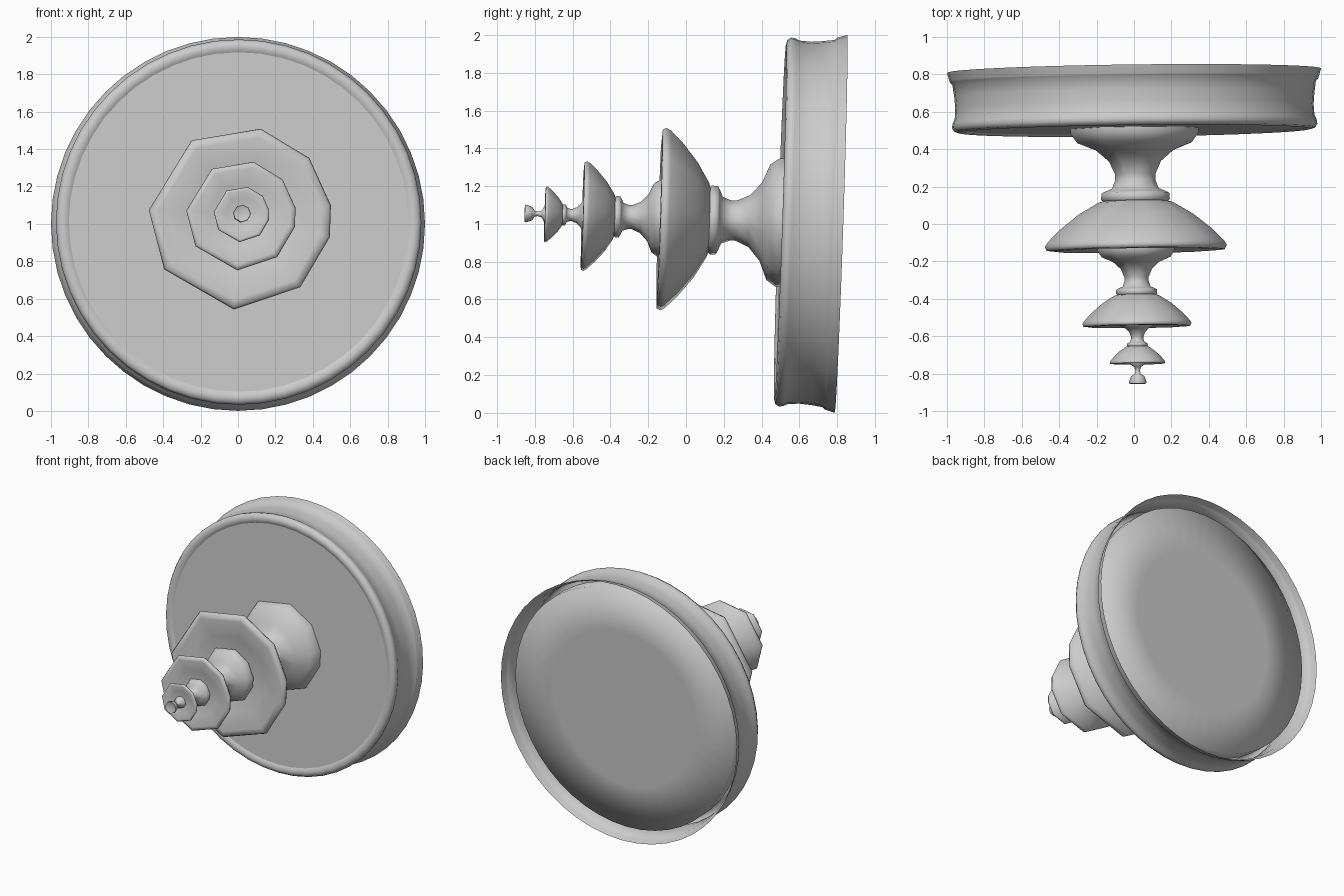
import bpy, bmesh
from math import radians, cos, sin
from mathutils import Matrix, Vector

if "Cube" in bpy.data.objects:
    bpy.data.objects.remove(bpy.data.objects["Cube"])

# Slight tilt of the whole model about the centre of the rear opening
PIVOT = Vector((0, 0.82, 1.0))
TILT = (Matrix.Translation(PIVOT) @ Matrix.Rotation(radians(0.7), 4, 'Z')
        @ Matrix.Rotation(radians(-1.9), 4, 'X'))


def lathe(name, profile, angles, smooth=35):
    """Revolve (radius, y) points, listed back to front, around the y axis."""
    bm = bmesh.new()
    rings = []
    for r, y in profile:
        if r == 0:
            v = bm.verts.new((0, y - PIVOT.y, 0))
            rings.append([v] * len(angles))
        else:
            rings.append([bm.verts.new((r * cos(a), y - PIVOT.y, r * sin(a))) for a in angles])
    n = len(angles)
    for a, b in zip(rings, rings[1:]):
        for i in range(n):
            j = (i + 1) % n
            quad = list(dict.fromkeys((a[i], a[j], b[j], b[i])))
            bm.faces.new(quad)
    bm.transform(TILT)
    mesh = bpy.data.meshes.new(name)
    bm.to_mesh(mesh)
    bm.free()
    ob = bpy.data.objects.new(name, mesh)
    bpy.context.collection.objects.link(ob)
    bpy.ops.object.select_all(action='DESELECT')
    ob.select_set(True)
    bpy.context.view_layer.objects.active = ob
    bpy.ops.object.shade_smooth_by_angle(angle=radians(smooth))
    return ob


round_angles = [radians(i * 360 / 48) for i in range(48)]
facet_angles = [radians(a) for a in (-12, 8, 41, 77, 122, 175, 214, 266, 311)]

# Drum: single open wall, waisted side, rolled front lip
lathe("drum", [(1.0, .82), (.987, .775), (.983, .765), (.972, .755), (.963, .69), (.958, .63),
               (.962, .57), (.973, .548), (.977, .525), (.965, .505), (.94, .498),
               (.92, .503), (.908, .51)], round_angles, 60)

# Flat front plate inside the lip
lathe("front_plate", [(.908, .51), (0, .51)], round_angles)

# Recessed flat rear panel with softly shaded edge
lathe("rear_panel", [(0, .75), (.60, .75), (.925, .75), (.925, .65)], round_angles, 120)

# One spindle stage: flared foot, waist, collar, umbrella, dished front
stage = [(.345, 0), (.345, .03), (.31, .08), (.21, .12), (.14, .18), (.108, .25),
         (.108, .28), (.125, .325), (.165, .342), (.183, .352), (.185, .385), (.175, .393),
         (.20, .40), (.31, .465), (.41, .545), (.475, .61), (.49, .635), (.48, .655),
         (.44, .658), (.30, .63), (.20, .61), (0, .605)]

# Three stages, shrinking towards the tip: (start y, length scale, radius scale)
for i, (y0, kl, kr) in enumerate([(.515, 1, 1), (-.125, .645, .6), (-.515, .355, .305)]):
    lathe(f"spindle_stage_{i + 1}", [(r * kr, y0 - t * kl) for r, t in stage], facet_angles, 70)

# Small button at the tip
lathe("tip_button", [(.045, -.725), (.04, -.752), (.018, -.765), (.012, -.785), (.016, -.802),
                     (.036, -.815), (.047, -.845), (.045, -.855), (.03, -.85), (0, -.848)],
      facet_angles, 70)
